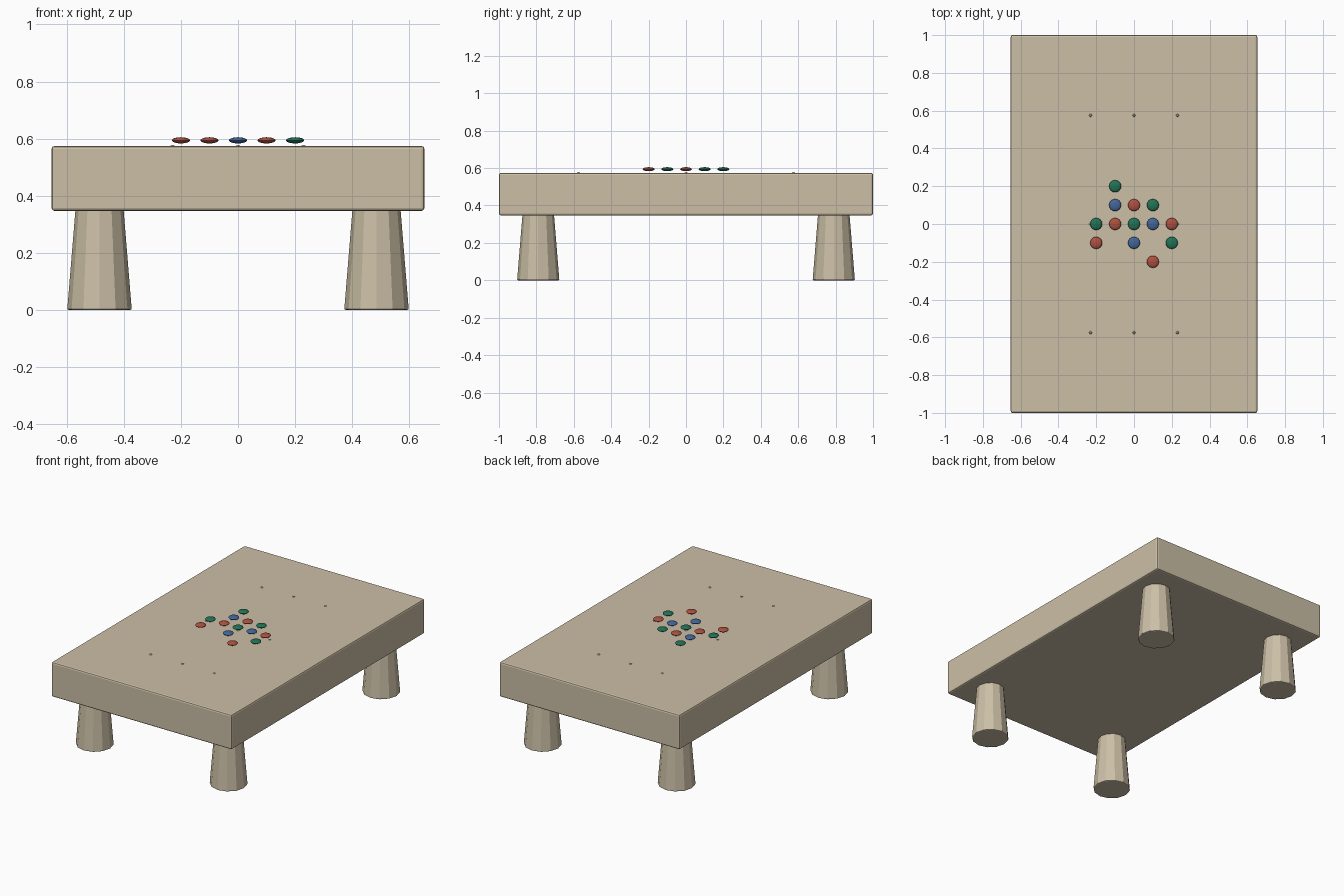
import bpy
import bmesh
from mathutils import Matrix

if "Cube" in bpy.data.objects:
    bpy.data.objects.remove(bpy.data.objects["Cube"], do_unlink=True)


def material(name, rgb):
    m = bpy.data.materials.new(name)
    m.use_nodes = True
    m.diffuse_color = (*rgb, 1)
    m.node_tree.nodes["Principled BSDF"].inputs["Base Color"].default_value = (*rgb, 1)
    return m


STONE = material("pale stone", (0.6, 0.52, 0.38))
COLOURS = {
    "red": material("brick red", (0.42, 0.08, 0.05)),
    "green": material("deep green", (0.015, 0.17, 0.09)),
    "blue": material("slate blue", (0.055, 0.13, 0.32)),
}


def add_part(name, bm, mat, location, bevel=0.0, smooth=None):
    mesh = bpy.data.meshes.new(name)
    bm.to_mesh(mesh)
    bm.free()
    mesh.materials.append(mat)
    ob = bpy.data.objects.new(name, mesh)
    ob.location = location
    bpy.context.collection.objects.link(ob)
    if bevel:
        mod = ob.modifiers.new("soft edges", "BEVEL")
        mod.width = bevel
        mod.segments = 2
        mod.limit_method = "ANGLE"
        mod.angle_limit = 0.9
    if smooth:
        bpy.ops.object.select_all(action="DESELECT")
        ob.select_set(True)
        bpy.context.view_layer.objects.active = ob
        bpy.ops.object.shade_smooth_by_angle(angle=smooth)
    return ob


def cone(sides, bottom, top, height):
    bm = bmesh.new()
    bmesh.ops.create_cone(bm, cap_ends=True, segments=sides,
                          radius1=bottom, radius2=top, depth=height)
    return bm


# Thick table top
BOTTOM, TOP = 0.347, 0.574
bm = bmesh.new()
bmesh.ops.create_cube(bm, size=1, matrix=Matrix.Diagonal((1.306, 2, TOP - BOTTOM, 1)))
add_part("table_top", bm, STONE, (0, 0, (TOP + BOTTOM) / 2), bevel=0.01)

# Four tapered legs
for side, x in (("left", 0.485), ("right", -0.485)):
    for end, y in (("front", -0.79), ("back", 0.79)):
        add_part(f"{end}_{side}_leg", cone(12, 0.113, 0.084, 0.355), STONE,
                 (x, y, 0.1775), bevel=0.006)

# Grid of tiny studs just breaking the surface
for x in (-0.23, 0, 0.23):
    for y in (-0.575, 0, 0.575):
        add_part("surface_stud", cone(8, 0.012, 0.004, 0.008), STONE, (x, y, TOP))

# Flattened round counters, in tenths of a unit
COUNTERS = {
    "red": [(0, 1), (-1, 0), (2, 0), (-2, -1), (1, -2)],
    "green": [(-1, 2), (1, 1), (-2, 0), (0, 0), (2, -1)],
    "blue": [(-1, 1), (1, 0), (0, -1)],
}
for colour, cells in COUNTERS.items():
    for x, y in cells:
        bm = bmesh.new()
        bmesh.ops.create_uvsphere(bm, u_segments=16, v_segments=8, radius=0.032,
                                  matrix=Matrix.Diagonal((1, 1, 0.34, 1)))
        add_part(f"{colour}_counter", bm, COLOURS[colour],
                 (x / 10, y / 10, 0.594), smooth=0.6)
